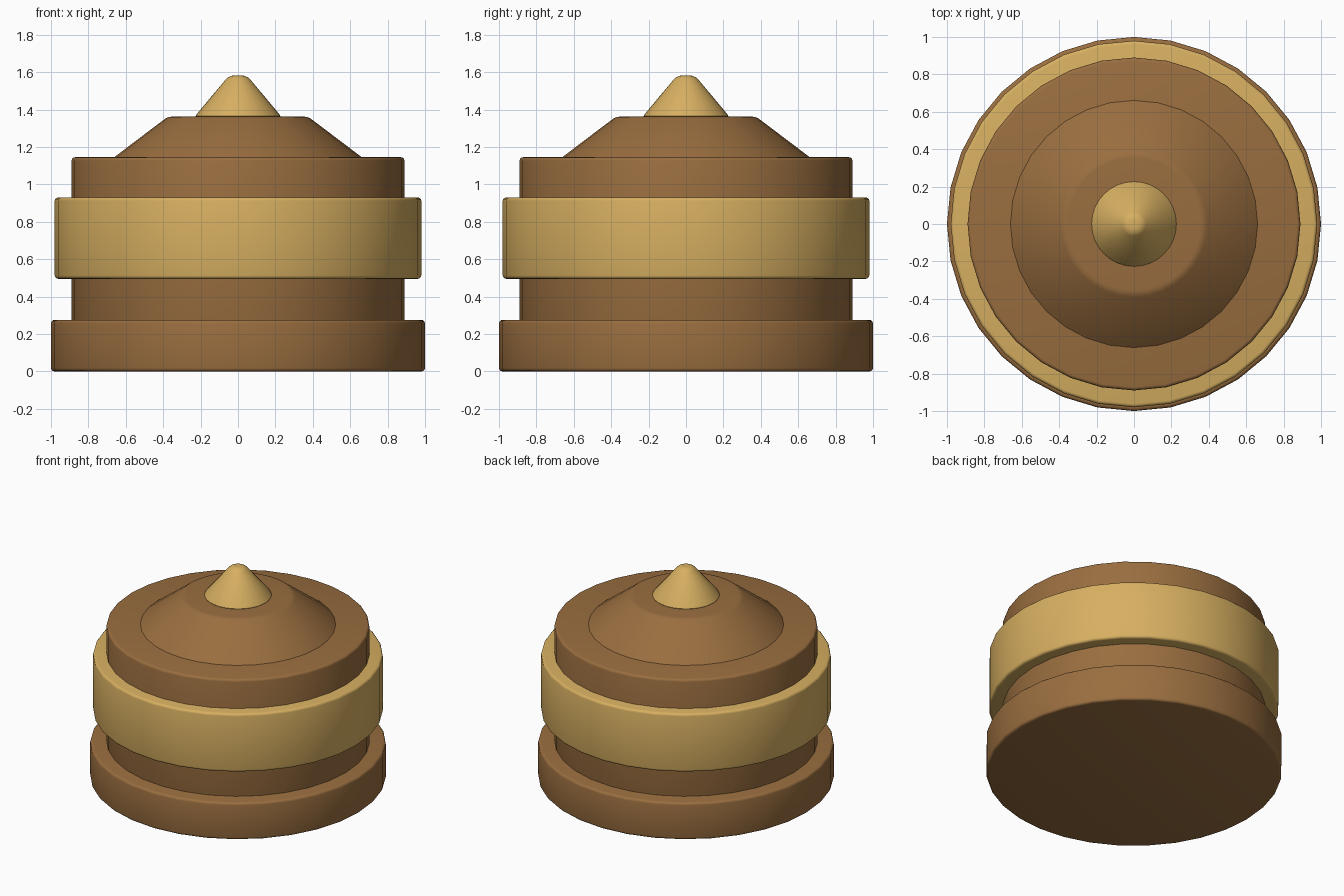
import bpy
import math

if "Cube" in bpy.data.objects:
    bpy.data.objects.remove(bpy.data.objects["Cube"])


def material(name, color):
    m = bpy.data.materials.new(name)
    m.diffuse_color = (*color, 1)
    m.use_nodes = True
    m.node_tree.nodes["Principled BSDF"].inputs["Base Color"].default_value = m.diffuse_color
    return m


brown = material("brown wood", (0.32, 0.155, 0.05))
gold = material("pale gold", (0.68, 0.43, 0.12))


def turned_part(name, mat, z0, z1, r0, r1=None, bevel=0.018, sides=32):
    """Upright cylinder or truncated cone with softened rims."""
    r1 = r0 if r1 is None else r1
    bpy.ops.mesh.primitive_cone_add(vertices=sides, radius1=r0, radius2=r1,
                                    depth=z1 - z0, location=(0, 0, (z0 + z1) / 2))
    ob = bpy.context.object
    ob.name = name
    ob.data.materials.append(mat)
    mod = ob.modifiers.new("rounded rims", 'BEVEL')
    mod.width = bevel
    mod.segments = 3
    mod.limit_method = 'ANGLE'
    mod.angle_limit = math.radians(30)
    bpy.ops.object.modifier_apply(modifier=mod.name)
    bpy.ops.object.shade_smooth_by_angle(angle=math.radians(35))
    return ob


# Stacked drum: foot, body and the wide band around it
turned_part("base", brown, 0.0, 0.275, 1.0)
turned_part("body", brown, 0.25, 1.145, 0.89)
turned_part("band", gold, 0.495, 0.93, 0.98)

# Sloping lid and its pointed knob
turned_part("lid", brown, 1.135, 1.362, 0.675, 0.375, bevel=0.02)
turned_part("knob", gold, 1.355, 1.582, 0.238, 0.048, bevel=0.025)
